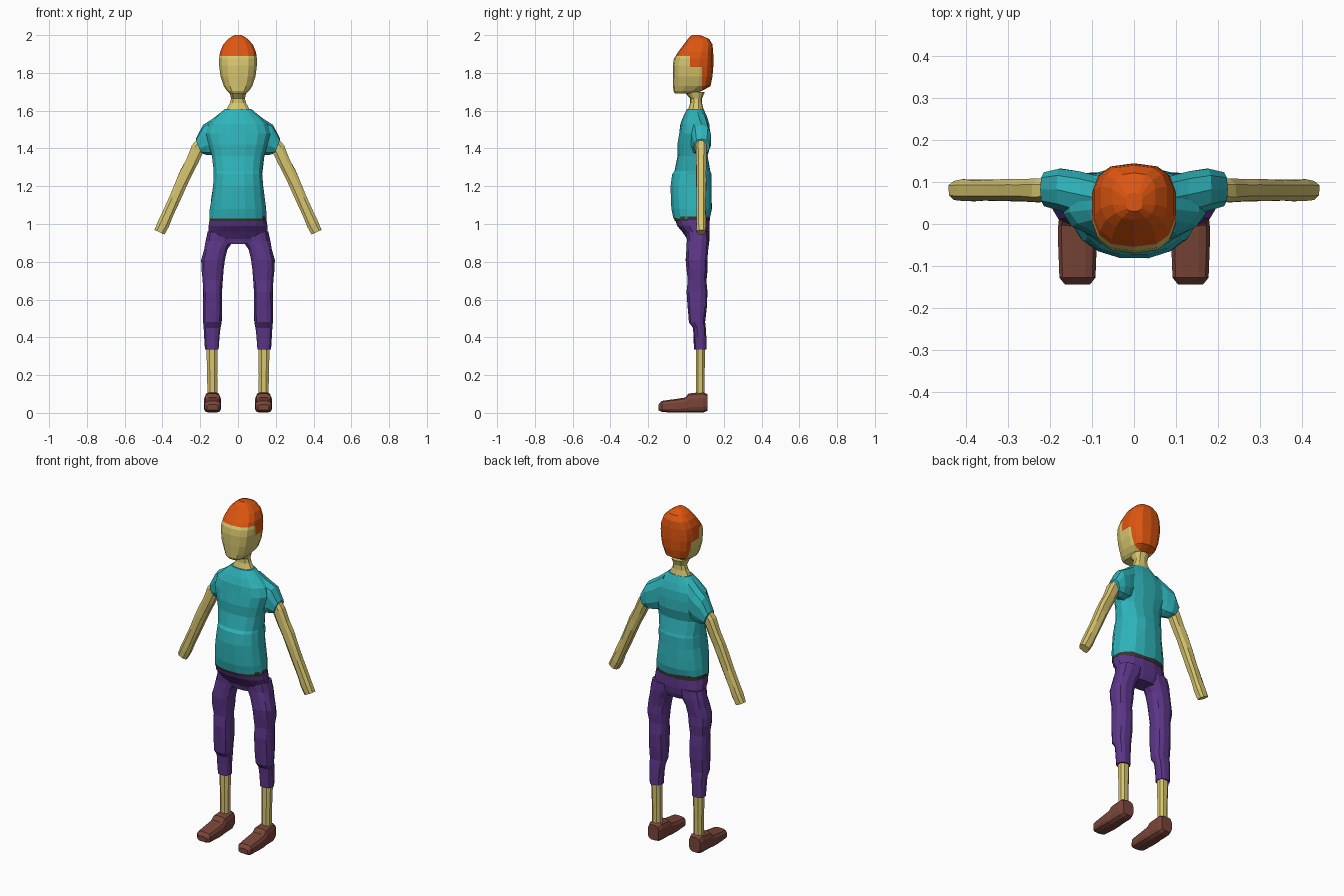
import bpy, bmesh, math, random
from mathutils import Vector

random.seed(4)


def material(name, r, g, b):
    def lin(c):
        c /= 255
        return c / 12.92 if c < 0.04045 else ((c + 0.055) / 1.055) ** 2.4
    m = bpy.data.materials.new(name)
    m.diffuse_color = (lin(r), lin(g), lin(b), 1)
    return m


SKIN = material("skin", 214, 197, 110)
HAIR = material("orange hair", 222, 86, 16)
TEAL = material("teal cloth", 46, 180, 186)
PURPLE = material("purple cloth", 92, 54, 136)
BROWN = material("brown leather", 122, 70, 57)
DARK = material("dark waistband", 58, 54, 48)


def loft(name, rings, mats, sides=12, power=0.85, jitter=0.0, mirror=False):
    """Skin a row of rings, each given as (centre, half axis u, half axis v)."""
    def sp(t):
        return math.copysign(abs(t) ** power, t)
    bm = bmesh.new()
    loops = []
    for c, u, v in rings:
        c, u, v = Vector(c), Vector(u), Vector(v)
        loop = []
        for i in range(sides):
            a = 2 * math.pi * (i + 0.5) / sides
            k = 1 + random.uniform(-jitter, jitter)
            loop.append(bm.verts.new(c + (u * sp(math.cos(a)) + v * sp(math.sin(a))) * k))
        loops.append(loop)
    for a, b in zip(loops, loops[1:]):
        for i in range(sides):
            j = (i + 1) % sides
            bm.faces.new((a[i], a[j], b[j], b[i]))
    bm.faces.new(loops[0])
    bm.faces.new(loops[-1])
    bmesh.ops.recalc_face_normals(bm, faces=bm.faces)
    me = bpy.data.meshes.new(name)
    bm.to_mesh(me)
    bm.free()
    for m in mats:
        me.materials.append(m)
    ob = bpy.data.objects.new(name, me)
    bpy.context.collection.objects.link(ob)
    if mirror:
        ob.modifiers.new("mirror", 'MIRROR')
    return ob


def stack(rows):
    """Level rings from (z, x0, x1, y0, y1)."""
    return [(((x0 + x1) / 2, (y0 + y1) / 2, z), ((x1 - x0) / 2, 0, 0), (0, (y1 - y0) / 2, 0))
            for z, x0, x1, y0, y1 in rows]


def centred(rows):
    return stack([(z, -w, w, y0, y1) for z, w, y0, y1 in rows])


# Head, tapering to a narrow jaw and a raised crown
head = loft("head", centred([
    (1.69, 0.042, -0.058, 0.045), (1.705, 0.06, -0.067, 0.085), (1.73, 0.077, -0.068, 0.13),
    (1.78, 0.094, -0.07, 0.14), (1.84, 0.102, -0.07, 0.145), (1.875, 0.102, -0.064, 0.145),
    (1.91, 0.097, -0.042, 0.144), (1.95, 0.08, -0.012, 0.14), (1.98, 0.052, 0.01, 0.122),
    (2.0, 0.02, 0.03, 0.075)]), [SKIN, HAIR], sides=14, power=0.72)

# Hairline: cut along the temples, ears and nape, then colour the hair side
bm = bmesh.new()
bm.from_mesh(head.data)
for co, no in (((0, 0, 1.89), (0, 0, 1)), ((0, 0, 1.83), (0, 0, 1)),
               ((0, 0.02, 0), (0, 1, 0)), ((0, 0.085, 0), (0, 1, 0))):
    bmesh.ops.bisect_plane(bm, geom=bm.verts[:] + bm.edges[:] + bm.faces[:],
                           plane_co=co, plane_no=no)
for f in bm.faces:
    p = f.calc_center_median()
    hair = p.z > 1.89 or (p.y > 0.02 and p.z > 1.83) or (p.y > 0.085 and p.z > 1.71)
    f.material_index = int(hair)
bm.to_mesh(head.data)
bm.free()

# Neck
loft("neck", centred([
    (1.56, 0.085, 0.0, 0.095), (1.61, 0.062, 0.012, 0.092), (1.64, 0.045, 0.022, 0.085),
    (1.665, 0.038, 0.022, 0.085), (1.70, 0.048, -0.01, 0.1)]), [SKIN], sides=10)

# Shirt body, with a fold above the belly
loft("shirt", centred([
    (1.03, 0.152, -0.068, 0.128), (1.08, 0.15, -0.078, 0.138), (1.14, 0.142, -0.082, 0.138),
    (1.20, 0.135, -0.082, 0.136), (1.265, 0.131, -0.074, 0.135), (1.28, 0.131, -0.062, 0.13),
    (1.36, 0.14, -0.045, 0.115), (1.42, 0.158, -0.046, 0.13), (1.48, 0.172, -0.038, 0.13),
    (1.53, 0.158, -0.03, 0.125), (1.57, 0.115, -0.014, 0.112), (1.61, 0.07, 0.006, 0.093)]),
    [TEAL], sides=16, jitter=0.015)

# Sleeves
loft("sleeves", [((x, y, (a + b) / 2), (0, d, 0), (t, 0, (b - a) / 2)) for x, y, d, a, b, t in (
    (0.08, 0.06, 0.055, 1.38, 1.60, 0), (0.13, 0.07, 0.058, 1.365, 1.56, 0),
    (0.175, 0.082, 0.052, 1.365, 1.525, 0.01), (0.21, 0.083, 0.042, 1.375, 1.45, 0.014))],
    [TEAL], sides=10, power=0.8, mirror=True)

# Arms, swinging outward to flat-ended hands
loft("arms", [((x, 0.08, z), (0, d, 0), (w * 0.9, 0, w * 0.42)) for x, z, w, d in (
    (0.18, 1.44, 0.036, 0.028), (0.212, 1.40, 0.036, 0.03), (0.245, 1.33, 0.034, 0.029),
    (0.275, 1.27, 0.034, 0.027), (0.30, 1.217, 0.033, 0.028), (0.335, 1.135, 0.031, 0.027),
    (0.372, 1.05, 0.032, 0.026), (0.395, 1.0, 0.033, 0.027), (0.417, 0.957, 0.031, 0.025))],
    [SKIN], sides=8, power=0.75, jitter=0.07, mirror=True)

# Waistband and seat of the trousers
loft("waistband", centred([(1.015, 0.154, -0.062, 0.127), (1.04, 0.154, -0.066, 0.129)]),
     [DARK], sides=16)
loft("trouser_seat", centred([
    (0.893, 0.09, 0.012, 0.11), (0.92, 0.14, 0.006, 0.12), (0.96, 0.158, -0.022, 0.126),
    (0.99, 0.158, -0.048, 0.126), (1.02, 0.154, -0.058, 0.125)]), [PURPLE], sides=16)

# Trouser legs, gathered below the knee
loft("trouser_legs", stack([
    (0.335, 0.102, 0.176, 0.042, 0.11), (0.40, 0.098, 0.18, 0.04, 0.108),
    (0.45, 0.092, 0.182, 0.036, 0.105), (0.48, 0.086, 0.185, 0.014, 0.102),
    (0.56, 0.083, 0.186, 0.008, 0.112), (0.64, 0.083, 0.184, 0.002, 0.116),
    (0.70, 0.08, 0.188, 0.008, 0.11), (0.76, 0.074, 0.196, 0.002, 0.115),
    (0.81, 0.068, 0.195, -0.002, 0.114), (0.865, 0.054, 0.181, 0.0, 0.12),
    (0.91, 0.025, 0.172, 0.004, 0.124), (0.96, 0.01, 0.162, 0.0, 0.124)]),
    [PURPLE], sides=12, power=0.8, jitter=0.03, mirror=True)

# Bare shins
loft("shins", stack([(0.08, 0.108, 0.164, 0.05, 0.1), (0.20, 0.108, 0.165, 0.05, 0.1),
                     (0.36, 0.105, 0.17, 0.05, 0.104)]), [SKIN], sides=8, mirror=True)

# Shoes, built from toe to heel
loft("shoes", [((0.135, y, (a + b) / 2), (w, 0, 0), (0, 0, (b - a) / 2)) for y, w, a, b in (
    (-0.145, 0.03, 0.014, 0.045), (-0.128, 0.044, 0.004, 0.064), (-0.05, 0.047, 0.0, 0.075),
    (-0.005, 0.047, 0.0, 0.082), (0.015, 0.045, 0.0, 0.104), (0.09, 0.043, 0.0, 0.112),
    (0.114, 0.036, 0.01, 0.1))], [BROWN], sides=12, power=0.62, mirror=True)
